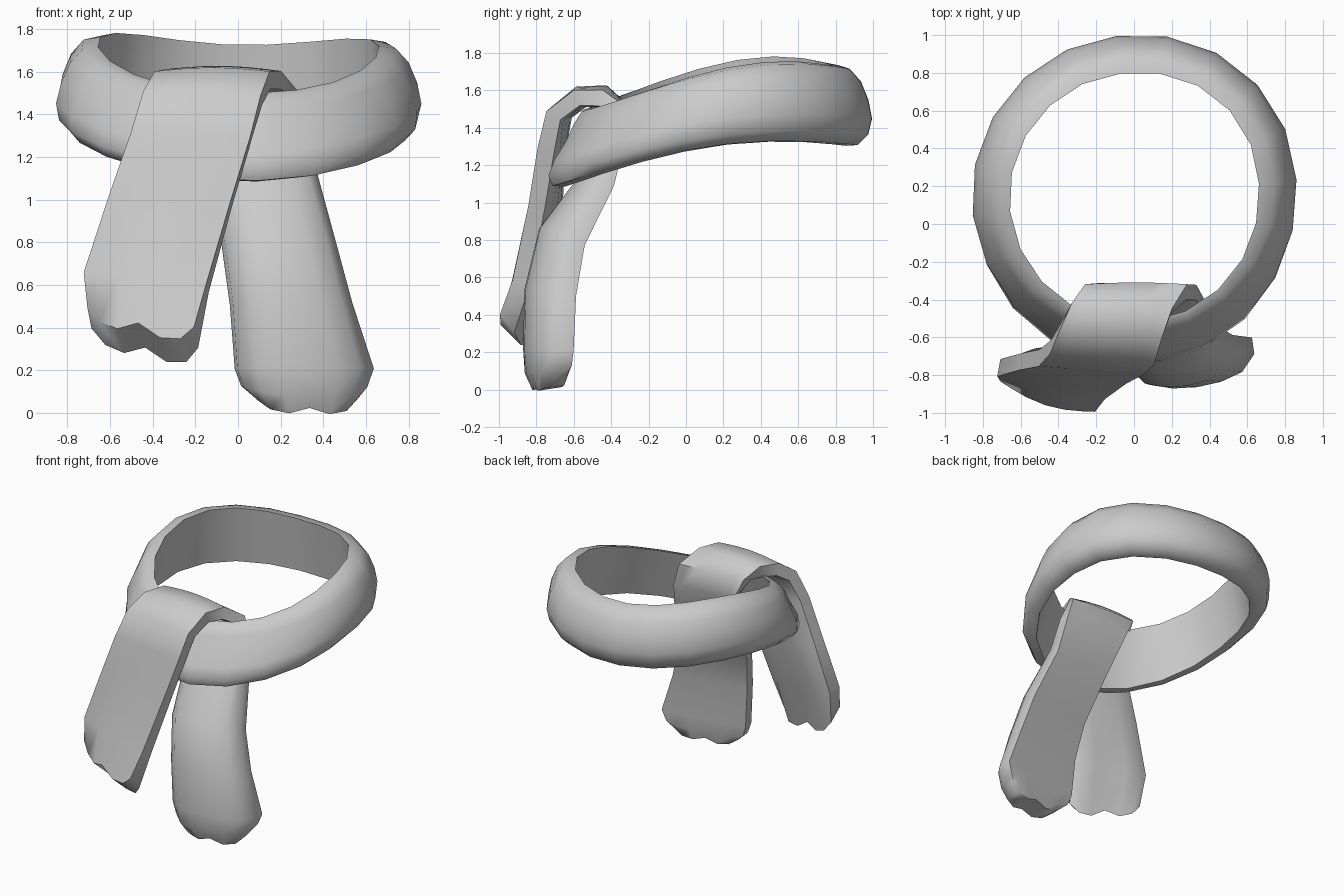
import bpy, bmesh, math
from mathutils import Vector

cube = bpy.data.objects.get("Cube")
if cube:
    bpy.data.objects.remove(cube)

# Cloth material
GREY = (0.6, 0.6, 0.6, 1)
cloth = bpy.data.materials.new("grey cloth")
cloth.use_nodes = True
cloth.diffuse_color = GREY
bsdf = next(n for n in cloth.node_tree.nodes if n.type == 'BSDF_PRINCIPLED')
bsdf.inputs["Base Color"].default_value = GREY
bsdf.inputs["Roughness"].default_value = 0.8


def loft(name, rings, closed):
    """Skin a list of equal point rings; cap the ends unless closed."""
    bm = bmesh.new()
    loops = [[bm.verts.new(p) for p in ring] for ring in rings]
    pairs = list(zip(loops, loops[1:]))
    if closed:
        pairs.append((loops[-1], loops[0]))
    n = len(loops[0])
    for a, b in pairs:
        for i in range(n):
            j = (i + 1) % n
            bm.faces.new((a[i], a[j], b[j], b[i]))
    if not closed:
        # Cap each end with strips joining the front and back rows
        for ring in (loops[0], loops[-1]):
            for i in range(n // 2 - 1):
                bm.faces.new((ring[i], ring[i + 1], ring[n - 2 - i], ring[n - 1 - i]))
    bmesh.ops.recalc_face_normals(bm, faces=bm.faces)
    mesh = bpy.data.meshes.new(name)
    bm.to_mesh(mesh)
    bm.free()
    obj = bpy.data.objects.new(name, mesh)
    bpy.context.collection.objects.link(obj)
    mesh.materials.append(cloth)
    bpy.ops.object.select_all(action='DESELECT')
    obj.select_set(True)
    bpy.context.view_layer.objects.active = obj
    bpy.ops.object.shade_smooth_by_angle(angle=math.radians(55))


# Neck band: flat inside, bulging outside, dipping toward the front
SECTION = [(.66, 1), (.74, .97), (.80, .81), (.84, .58), (.86, .34),
           (.84, .14), (.785, .01), (.72, 0)]   # radius, height fraction
INNER = SECTION[0][0]
SEGMENTS = 20
CENTRE_Y = 0.14
band = []
for k in range(SEGMENTS):
    a = math.tau * (k + 0.65) / SEGMENTS
    s, c = math.sin(a), math.cos(a)
    y = CENTRE_Y + 0.74 * c
    top = 1.685 + 0.27 * y - 0.14 * y ** 2 - 0.13 * y ** 3 - 0.015 * s
    low = 1.29 + 0.21 * y - 0.22 * y ** 2 - 0.015 * s
    front = max(0, -c)
    ring = []
    for r, t in SECTION:
        r = INNER + (r - INNER) * (1 - 0.5 * t * front)   # front thins upward
        r += 0.15 * front * max(0, 0.5 - t)               # and flares below
        r += 0.05 * max(0, s * c) if s > 0 else 0         # slightly uneven back
        ring.append((r * s, CENTRE_Y + r * c, low + (top - low) * t))
    band.append(ring)
loft("neck_band", band, True)

# Hanging cloth: one strip from the front tail, over the band and down behind it.
# Its outer side is flat and its inner side is padded.
# left edge, right edge, thickness, edge fullness, outward bow
STATIONS = [
    ((-.69, -.77, .47), (-.19, -.93, .38), .14, .6, .05),
    ((-.71, -.73, .64), (-.14, -.85, .57), .16, .6, .04),
    ((-.60, -.70, 1.0), (-.03, -.77, .97), .15, .6, .01),
    ((-.50, -.69, 1.3), (.06, -.73, 1.28), .13, .7, 0),
    ((-.44, -.64, 1.48), (.11, -.70, 1.46), .11, .8, .01),
    ((-.39, -.54, 1.55), (.15, -.58, 1.55), .11, .8, .02),
    ((-.33, -.43, 1.56), (.20, -.46, 1.55), .11, .8, .02),
    ((-.26, -.37, 1.51), (.28, -.37, 1.49), .11, .8, .01),
    ((-.18, -.37, 1.38), (.33, -.38, 1.36), .12, .7, 0),
    ((-.10, -.49, 1.13), (.37, -.46, 1.13), .17, .5, 0),
    ((-.06, -.72, .82), (.46, -.64, .82), .22, .4, 0),
    ((-.02, -.79, .52), (.54, -.70, .52), .23, .4, 0),
    ((.00, -.80, .21), (.64, -.71, .21), .22, .4, 0),
    ((.03, -.80, .12), (.61, -.71, .12), .20, .4, 0),
    ((.09, -.78, .06), (.56, -.71, .06), .14, .4, 0),
]
COLUMNS = [0, .12, .3, .5, .7, .88, 1]
NOTCH = [0, -.05, -.07, -.035, -.075, -.06, 0]     # two lobes on each cut end
last = len(STATIONS) - 1
LOBE_DEPTH = {0: 1.2, last - 1: .4, last: .75}
PAD_DROP = 0.07                 # padding hangs below the flat side at the front end
mids = [(Vector(st[0]) + Vector(st[1])) / 2 for st in STATIONS]
strip = []
for k, (left, right, thick, edge, bow) in enumerate(STATIONS):
    left, right = Vector(left), Vector(right)
    along = mids[min(k + 1, last)] - mids[max(k - 1, 0)]
    normal = (right - left).cross(along).normalized()
    flat, padded = [], []
    for u, notch in zip(COLUMNS, NOTCH):
        p = left.lerp(right, u) + normal * bow * math.sin(math.pi * u)
        p.z += notch * LOBE_DEPTH.get(k, 0)
        p += normal * thick / 2
        roundness = math.sqrt(1 - (2 * u - 1) ** 2)
        q = p - normal * thick * (edge + (1 - edge) * roundness)
        if k == 0:
            q.z -= PAD_DROP
        flat.append(p)
        padded.append(q)
    strip.append(flat + padded[::-1])
loft("hanging_tails", strip, False)
